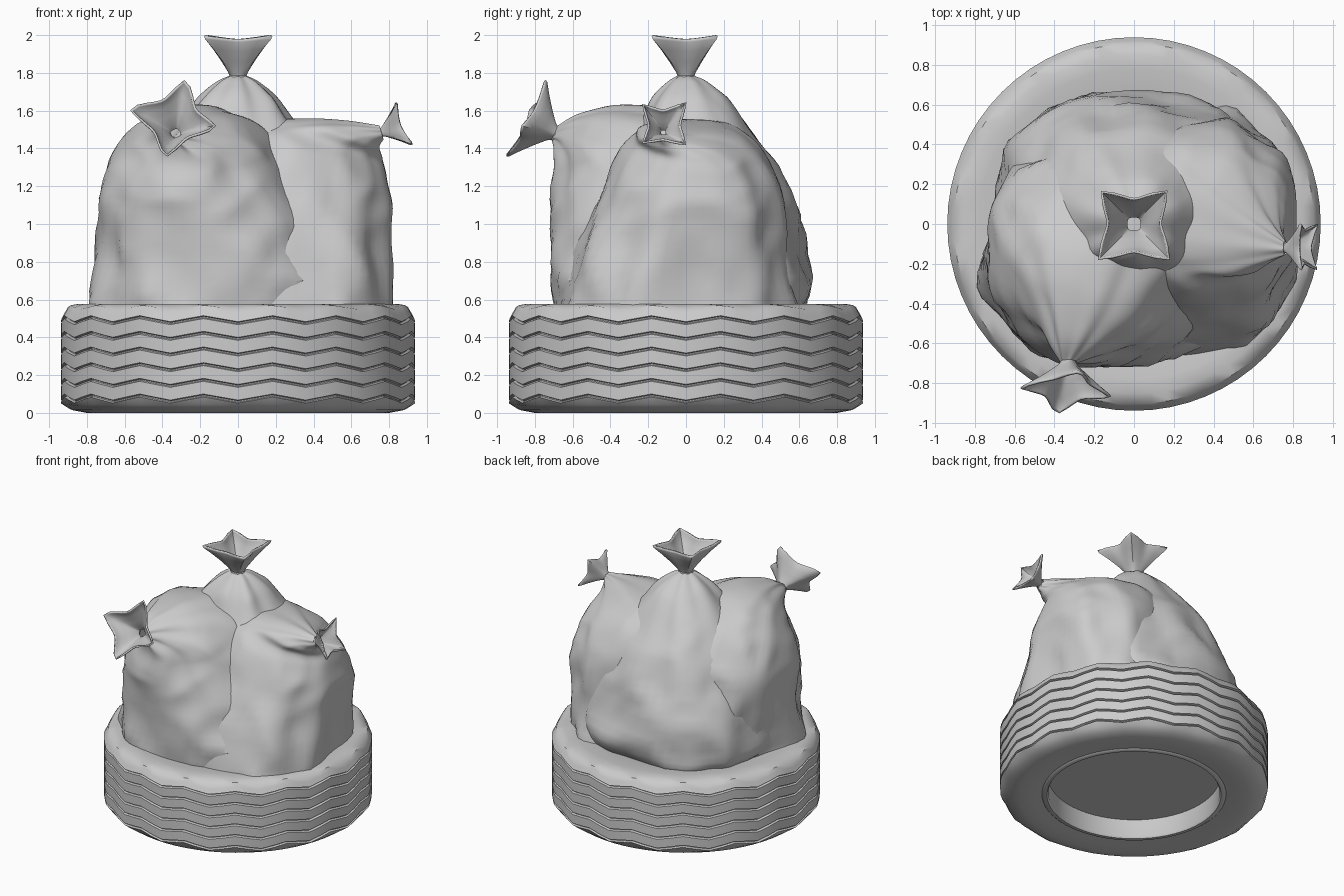
import bpy, bmesh, math
from math import sin, cos, pi, radians
from mathutils import Vector, noise

if "Cube" in bpy.data.objects:
    bpy.data.objects.remove(bpy.data.objects["Cube"])


def finish(name, bm, angle):
    bmesh.ops.recalc_face_normals(bm, faces=bm.faces)
    me = bpy.data.meshes.new(name)
    bm.to_mesh(me)
    bm.free()
    ob = bpy.data.objects.new(name, me)
    bpy.context.collection.objects.link(ob)
    bpy.ops.object.select_all(action='DESELECT')
    ob.select_set(True)
    bpy.context.view_layer.objects.active = ob
    bpy.ops.object.shade_smooth_by_angle(angle=radians(angle))
    return ob


def bridge(bm, a, b):
    n = len(a)
    for i in range(n):
        bm.faces.new((a[i], a[(i + 1) % n], b[(i + 1) % n], b[i]))


# Tyre: lathed closed profile (radius, height, wave weight)
R = 0.938
profile = [(0.60, 0.02, 0), (0.60, 0.55, 0), (0.68, 0.565, 0), (0.78, 0.575, 0),
           (0.85, 0.577, 0), (0.905, 0.558, 0.7), (0.922, 0.53, 1)]
for k in range(6):
    z = 0.49 - 0.083 * k
    profile += [(R, z + 0.009, 1), (R - 0.016, z + 0.004, 1),
                (R - 0.016, z - 0.002, 1), (R, z - 0.007, 1)]
profile += [(0.918, 0.042, 0.3), (0.88, 0.015, 0), (0.80, 0.0, 0), (0.71, 0.006, 0),
            (0.645, 0.012, 0), (0.635, 0.004, 0), (0.61, 0.004, 0)]
bm = bmesh.new()
SEG = 64
loops = []
for r, z, w in profile:
    loops.append([bm.verts.new((r * sin(2 * pi * i / SEG), -r * cos(2 * pi * i / SEG),
                  z - w * 0.016 * cos(32 * pi * i / SEG))) for i in range(SEG)])
for a, b in zip(loops, loops[1:] + loops[:1]):
    bridge(bm, a, b)
finish("tyre", bm, 40)


def catmull(p, steps):
    p = [p[0]] + p + [p[-1]]
    out = []
    for i in range(1, len(p) - 2):
        for s in range(steps):
            t = s / steps
            out.append([0.5 * (2 * b + (c - a) * t + (2 * a - 5 * b + 4 * c - d) * t * t
                        + (3 * b - a - 3 * c + d) * t ** 3)
                        for a, b, c, d in zip(p[i - 1], p[i], p[i + 1], p[i + 2])])
    return out + [p[-2]]


def bag(name, az, rings, seed, tip, size, phase, taper=0):
    """rings: near point (distance towards az, z), far point (distance, z),
    half width sideways, sideways offset; taper narrows the near side upwards"""
    # Body: rings tilting towards the tie, gathered into the neck
    N = 64
    bm = bmesh.new()
    loops = []
    out = Vector((cos(radians(az)), sin(radians(az)), 0))
    side = Vector((-out.y, out.x, 0))
    rows = catmull(rings, 6)
    for j, (d0, z0, d1, z1, half, lat) in enumerate(rows):
        near = out * d0 + Vector((0, 0, z0)) + side * lat
        far = out * d1 + Vector((0, 0, z1)) + side * lat
        c = (near + far) / 2
        f = j / (len(rows) - 1)
        power = 2 / (2.7 - 0.7 * f)          # squarish base, round neck
        calm = min(1, max(0, (c.z - 0.15) * 2.5))
        loop = []
        for i in range(N):
            th = 2 * pi * i / N
            cs, sn = cos(th), sin(th)
            slim = 1 - taper * min(1, f * 2) * (1 - sn) / 2
            d = (side * half * slim * math.copysign(abs(cs) ** power, cs)
                 + (far - near) / 2 * math.copysign(abs(sn) ** power, sn))
            q = c + d
            fold = 1 - abs(noise.noise(q * 2.3 + Vector((seed, 0, 0)))) * 2
            crumple = abs(noise.noise(q * 4.5 + Vector((0, seed, 0))))
            crease = noise.noise(Vector((cs * 2.4 + seed, sn * 2.4, f * 1.2)))
            pleat = 0.09 * f ** 3 * sin(7 * th + seed)
            k = 1 + calm * ((fold - 0.6) * 0.07 + crease * 0.07 - crumple * 0.06 + pleat)
            loop.append(bm.verts.new(c + d * k))
        loops.append(loop)
    for a, b in zip(loops, loops[1:]):
        bridge(bm, a, b)
    bm.faces.new(loops[0])
    finish(name + "_body", bm, 40)

    # Tied end: thin four-cornered flare opening out from the neck
    base = (near + far) / 2
    tip = Vector(tip)
    n = (tip - base).normalized()
    u = Vector((0, 0, 1)).cross(n)
    u = Vector((1, 0, 0)) if u.length < 0.1 else u.normalized()
    v = n.cross(u)
    bm = bmesh.new()
    loops = []
    M = 32
    for t, r, star in [(-0.06, 0.18, 0), (0.0, 0.16, 0.1), (0.12, 0.22, 0.2), (0.4, 0.45, 0.3),
                       (0.7, 0.73, 0.38), (0.93, 0.97, 0.45), (1.0, 1.0, 0.46)]:
        loop = []
        for i in range(M):
            th = 2 * pi * i / M
            w = abs(sin(2 * (th - radians(phase)))) ** 0.8
            wob = 1 + 0.06 * t * sin(th + seed)
            loop.append(bm.verts.new(base.lerp(tip, t) - n * 0.02 * w * t
                        + (u * cos(th) + v * sin(th)) * size * r * (1 - star * w) * wob))
        loops.append(loop)
    for a, b in zip(loops, loops[1:]):
        bridge(bm, a, b)
    ob = finish(name + "_tied_end", bm, 50)
    m = ob.modifiers.new("thickness", 'SOLIDIFY')
    m.thickness = 0.012
    m.offset = -1


# Tall bag in the middle, reaching down into the tyre
bag("middle_bag", 90, [
    (0.60, 0.15, -0.60, 0.15, 0.60, 0), (0.58, 0.45, -0.52, 0.45, 0.58, 0),
    (0.67, 0.62, -0.47, 0.62, 0.65, 0.03), (0.64, 0.95, -0.42, 0.95, 0.62, 0.03),
    (0.54, 1.22, -0.38, 1.22, 0.52, 0.02), (0.39, 1.47, -0.30, 1.47, 0.37, 0.01),
    (0.24, 1.65, -0.21, 1.65, 0.23, 0), (0.12, 1.75, -0.10, 1.75, 0.11, 0),
    (0.04, 1.785, -0.04, 1.785, 0.04, 0)],
    3.0, (0, 0, 2.0), 0.235, 45)

# Wide bag at the front left, tied forward
bag("front_bag", -90, [
    (0.70, 0.53, -0.42, 0.53, 0.66, -0.10), (0.71, 0.80, -0.42, 0.80, 0.66, -0.11),
    (0.71, 1.05, -0.36, 1.18, 0.60, -0.16), (0.71, 1.20, -0.18, 1.45, 0.51, -0.20),
    (0.70, 1.30, 0.05, 1.60, 0.40, -0.20), (0.70, 1.36, 0.30, 1.63, 0.28, -0.23),
    (0.70, 1.41, 0.55, 1.59, 0.14, -0.29), (0.71, 1.44, 0.68, 1.52, 0.045, -0.33)],
    11.3, (-0.33, -0.85, 1.56), 0.25, -14, 0.25)

# Bag at the right, tied outwards
bag("right_bag", 0, [
    (0.81, 0.53, -0.20, 0.53, 0.61, -0.03), (0.82, 0.85, -0.20, 0.85, 0.58, -0.02),
    (0.81, 1.12, -0.12, 1.22, 0.50, 0.03), (0.78, 1.27, 0.0, 1.46, 0.42, 0.04),
    (0.76, 1.34, 0.12, 1.54, 0.34, 0.03), (0.75, 1.39, 0.32, 1.56, 0.26, -0.03),
    (0.75, 1.42, 0.55, 1.55, 0.14, -0.08), (0.77, 1.45, 0.75, 1.52, 0.04, -0.12)],
    7.7, (0.88, -0.12, 1.53), 0.165, 45, 0.25)
